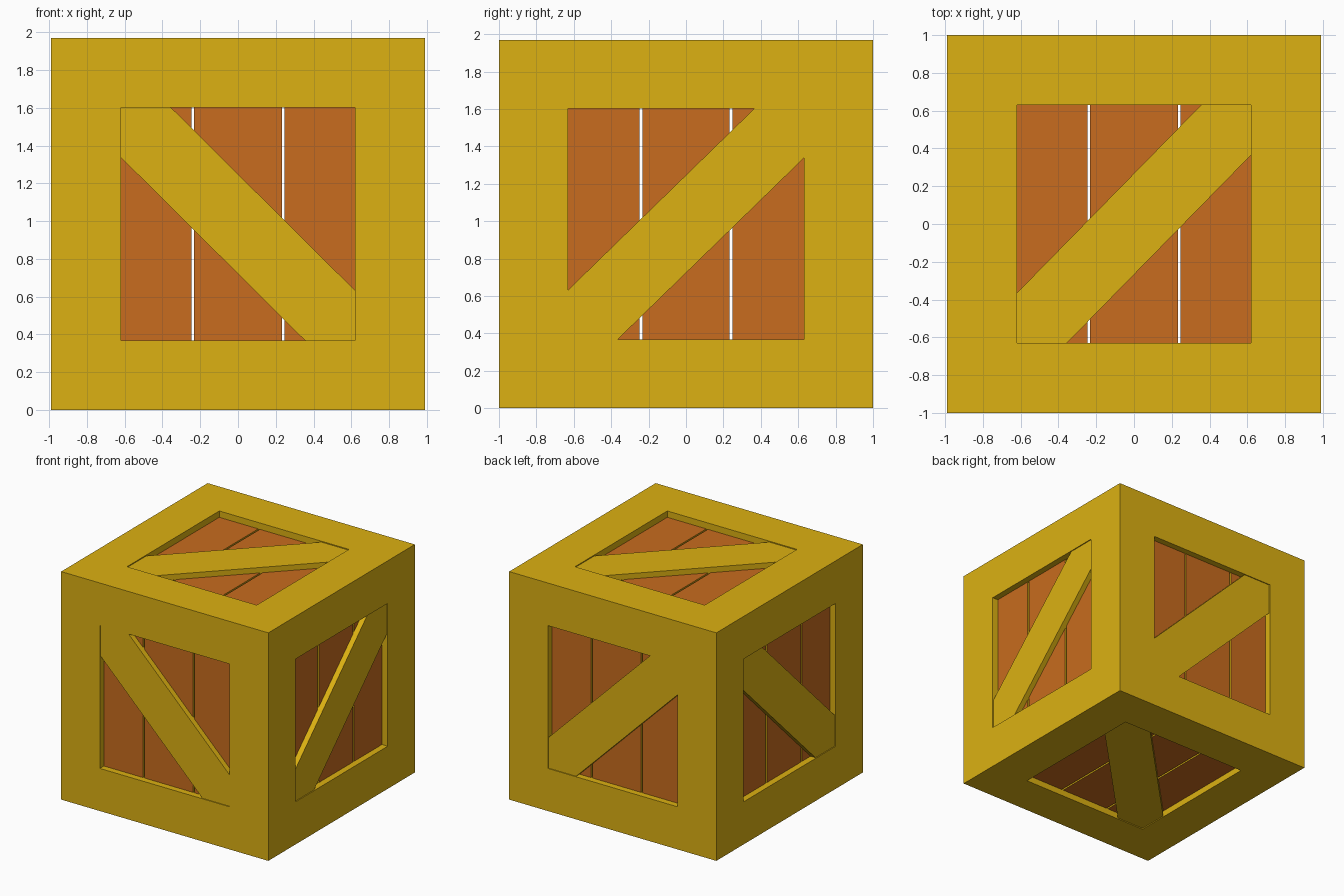
import bpy, bmesh
from itertools import product

if "Cube" in bpy.data.objects:
    bpy.data.objects.remove(bpy.data.objects["Cube"])

HALF = (0.99, 1.0, 0.985)      # outer half sizes
WIN = (0.62, 0.63, 0.617)      # half sizes of the openings
CZ = 0.985                     # height of the crate centre


def material(name, rgb):
    m = bpy.data.materials.new(name)
    m.diffuse_color = (*rgb, 1)
    m.use_nodes = True
    m.node_tree.nodes["Principled BSDF"].inputs["Base Color"].default_value = m.diffuse_color
    return m


YELLOW = material("yellow_wood", (0.716, 0.440, 0.006))
ORANGE = material("orange_wood", (0.578, 0.150, 0.013))


def finish(bm, name, mats):
    bmesh.ops.remove_doubles(bm, verts=bm.verts, dist=1e-5)
    bmesh.ops.recalc_face_normals(bm, faces=bm.faces)
    me = bpy.data.meshes.new(name)
    bm.to_mesh(me)
    bm.free()
    for m in mats:
        me.materials.append(m)
    ob = bpy.data.objects.new(name, me)
    ob.location.z = CZ
    bpy.context.collection.objects.link(ob)


def prism(bm, axis, outline, d0, d1, side_mat=0):
    """Extrude a 2D outline along an axis between two depths."""
    ua, va = [a for a in range(3) if a != axis]
    rings = []
    for d in (d0, d1):
        ring = []
        for u, v in outline:
            p = [0, 0, 0]
            p[axis], p[ua], p[va] = d, u, v
            ring.append(bm.verts.new(p))
        rings.append(ring)
    a, b = rings
    bm.faces.new(a)
    bm.faces.new(b)
    for i in range(len(a)):
        j = (i + 1) % len(a)
        bm.faces.new((a[i], a[j], b[j], b[i])).material_index = side_mat


# Frame: 3x3x3 cells, solid along the twelve edges, only boundary faces kept
bm = bmesh.new()
grid = [(-HALF[a], -WIN[a], WIN[a], HALF[a]) for a in range(3)]


def solid(c):
    return all(0 <= i <= 2 for i in c) and sum(i != 1 for i in c) >= 2


for cell in product(range(3), repeat=3):
    if not solid(cell):
        continue
    for axis, step in product(range(3), (-1, 1)):
        near = list(cell)
        near[axis] += step
        if solid(near):
            continue
        ua, va = [a for a in range(3) if a != axis]
        quad = []
        for du, dv in ((0, 0), (1, 0), (1, 1), (0, 1)):
            k = list(cell)
            k[axis] += step > 0
            k[ua] += du
            k[va] += dv
            quad.append(bm.verts.new([grid[a][k[a]] for a in range(3)]))
        bm.faces.new(quad)
finish(bm, "crate_frame", [YELLOW])

# Boards and diagonal brace on each of the six sides
RECESS, BOARD, GAP, CUT = 0.055, 0.05, 0.0075, 0.265
SIDES = (("right", 0, 1, 1), ("left", 0, -1, 1), ("back", 1, 1, -1),
         ("front", 1, -1, -1), ("top", 2, 1, 1), ("bottom", 2, -1, 1))
for label, axis, sign, slope in SIDES:
    ua, va = [a for a in range(3) if a != axis]
    w, h, out = WIN[ua], WIN[va], HALF[axis]

    bm = bmesh.new()
    for u0, u1 in ((-w, -0.24 - GAP), (-0.24 + GAP, 0.24 - GAP), (0.24 + GAP, w)):
        prism(bm, axis, [(u0, -h), (u1, -h), (u1, h), (u0, h)],
              sign * (out - RECESS), sign * (out - RECESS - BOARD), 1)
    finish(bm, label + "_boards", [ORANGE, YELLOW])

    bm = bmesh.new()
    pts = [(-w, -h), (CUT - w, -h), (w, h - CUT), (w, h), (w - CUT, h), (-w, CUT - h)]
    prism(bm, axis, [(u * slope, v) for u, v in pts],
          sign * (out - 0.008), sign * (out - RECESS - 0.01))
    finish(bm, label + "_brace", [YELLOW])
